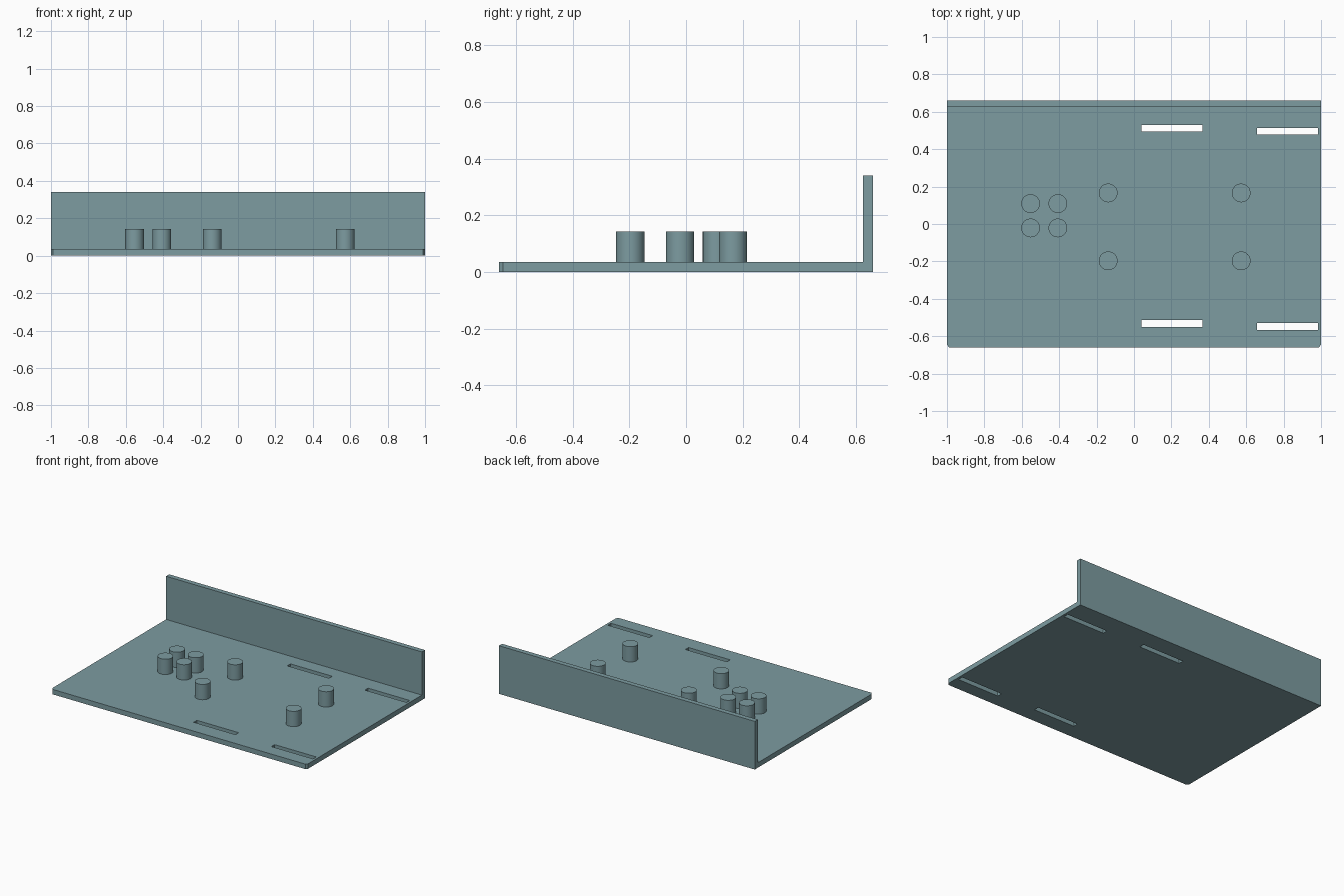
import bpy, bmesh

if "Cube" in bpy.data.objects:
    bpy.data.objects.remove(bpy.data.objects["Cube"])

T = 0.035          # sheet thickness
HALF_Y = 0.66      # half depth of the tray

mat = bpy.data.materials.new("grey teal")
mat.diffuse_color = (0.205, 0.332, 0.356, 1)
mat.use_nodes = True
mat.node_tree.nodes["Principled BSDF"].inputs["Base Color"].default_value = mat.diffuse_color


def prism(name, outline, z0, z1):
    """Extrude a flat outline from z0 up to z1."""
    bm = bmesh.new()
    face = bm.faces.new([bm.verts.new((x, y, z0)) for x, y in outline])
    ext = bmesh.ops.extrude_face_region(bm, geom=[face])
    top = [v for v in ext["geom"] if isinstance(v, bmesh.types.BMVert)]
    bmesh.ops.translate(bm, verts=top, vec=(0, 0, z1 - z0))
    bmesh.ops.recalc_face_normals(bm, faces=bm.faces)
    mesh = bpy.data.meshes.new(name)
    bm.to_mesh(mesh)
    bm.free()
    mesh.materials.append(mat)
    obj = bpy.data.objects.new(name, mesh)
    bpy.context.collection.objects.link(obj)
    return obj


def rect(x0, x1, y0, y1):
    return [(x0, y0), (x1, y0), (x1, y1), (x0, y1)]


# Base plate with small trimmed front corners
cx, cy = 0.011, 0.015
plate = prism("base_plate", [
    (-1 + cx, -HALF_Y), (1 - cx, -HALF_Y), (1, -HALF_Y + cy),
    (1, HALF_Y), (-1, HALF_Y), (-1, -HALF_Y + cy)], 0, T)

# Strap slots cut through the plate
for x, y in [(0.202, 0.512), (0.82, 0.496), (0.202, -0.532), (0.82, -0.548)]:
    cutter = prism("slot_cutter", rect(x - 0.163, x + 0.163, y - 0.018, y + 0.018), -0.1, 0.1)
    cutter.hide_render = True
    mod = plate.modifiers.new("slot", "BOOLEAN")
    mod.operation = "DIFFERENCE"
    mod.solver = "EXACT"
    mod.object = cutter
    bpy.context.view_layer.objects.active = plate
    bpy.ops.object.modifier_apply(modifier=mod.name)
    bpy.data.objects.remove(cutter)

# Upright back wall
prism("back_wall", rect(-1, 1, HALF_Y - T, HALF_Y), T, 0.34)

# Mounting posts: a tight group of four and a wide group of four
posts = [(x, y) for x in (-0.553, -0.407) for y in (0.109, -0.021)]
posts += [(x, y) for x in (-0.138, 0.573) for y in (0.166, -0.197)]
for x, y in posts:
    bpy.ops.mesh.primitive_cylinder_add(
        vertices=48, radius=0.05, depth=0.143 - T, location=(x, y, (0.143 + T) / 2))
    post = bpy.context.object
    post.name = "mounting_post"
    post.data.materials.append(mat)
    bpy.ops.object.shade_smooth_by_angle()
